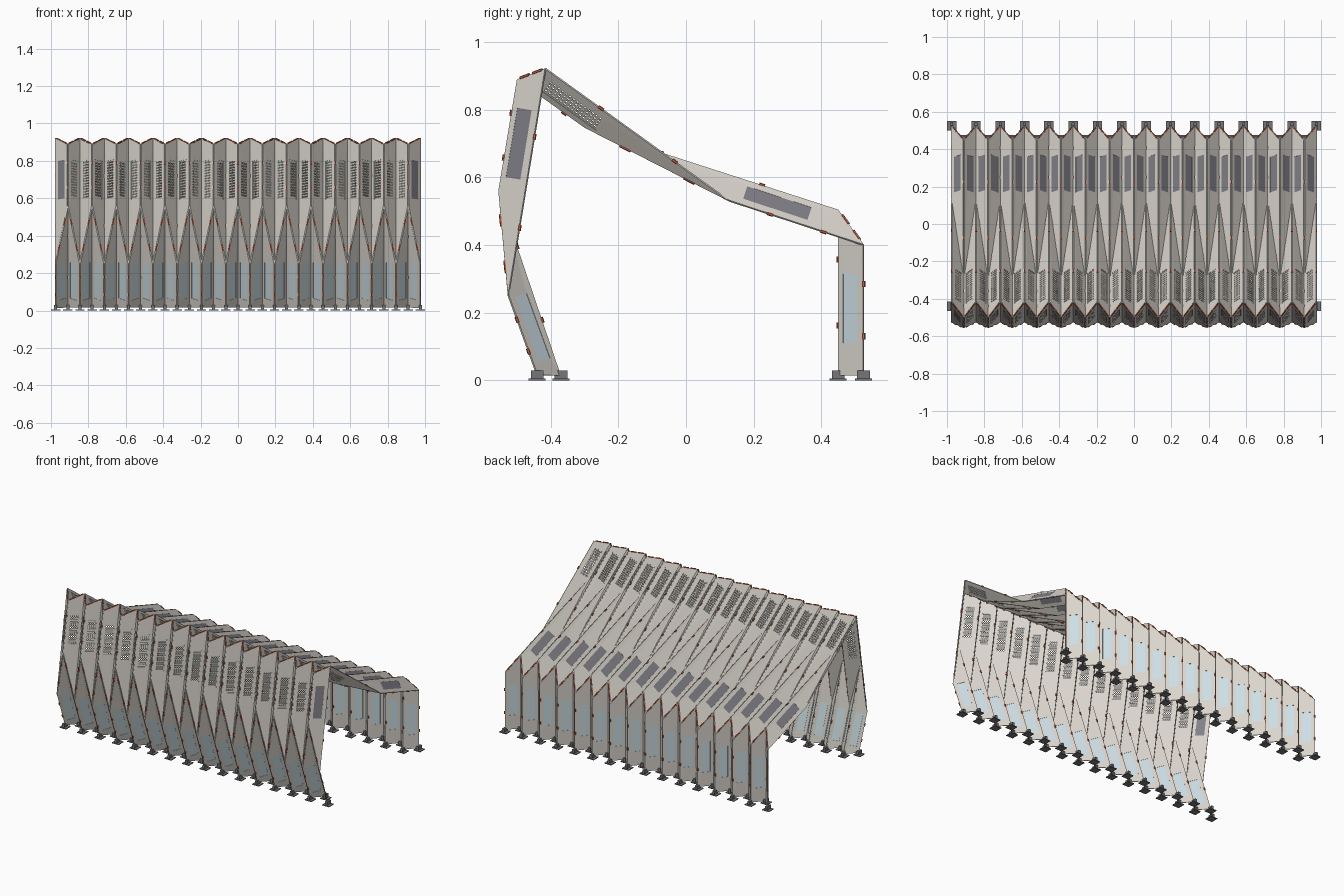
import bpy, bmesh
from mathutils import Vector, Matrix

cube = bpy.data.objects.get("Cube")
if cube:
    bpy.data.objects.remove(cube, do_unlink=True)


def material(name, rgb):
    m = bpy.data.materials.new(name)
    m.use_nodes = True
    m.diffuse_color = (*rgb, 1)
    bsdf = next(n for n in m.node_tree.nodes if n.type == 'BSDF_PRINCIPLED')
    bsdf.inputs["Base Color"].default_value = (*rgb, 1)
    bsdf.inputs["Roughness"].default_value = 0.7
    return m


BEIGE = material("warm grey panel", (0.70, 0.665, 0.61))
GLASS = material("pale blue glass", (0.60, 0.73, 0.78))
GREY = material("slate grey metal", (0.22, 0.215, 0.24))
FOOT = material("dark grey steel", (0.18, 0.18, 0.19))
RED = material("red hinge", (0.55, 0.12, 0.06))

STEP, COUNT, START = 0.065, 30, -0.975

# The two alternating fold lines as (y, z), from front foot to back foot
LINE_A = [(-0.44, 0.015), (-0.525, 0.25), (-0.415, 0.922),
          (0.13, 0.53), (0.525, 0.40), (0.525, 0.015)]
LINE_B = [(-0.37, 0.015), (-0.555, 0.56), (-0.50, 0.89),
          (-0.30, 0.747), (0.45, 0.505), (0.45, 0.015)]

# Per plate row: name, opening start and end along the plate, infill kind
ROWS = [("front_lower", 0.036, 0.240, "glass"),
        ("front_upper", 0.345, 0.553, "screen"),
        ("roof_front", 0.028, 0.228, "screen"),
        ("roof_back", 0.035, 0.235, "vent"),
        ("back_wall", 0.085, 0.290, "glass")]
SIDE_LO, SIDE_HI = 0.24, 0.78


def finish(bm, name, mat, thickness=0):
    bmesh.ops.remove_doubles(bm, verts=bm.verts, dist=0.00005)
    mesh = bpy.data.meshes.new(name)
    bm.to_mesh(mesh)
    bm.free()
    mesh.materials.append(mat)
    ob = bpy.data.objects.new(name, mesh)
    bpy.context.collection.objects.link(ob)
    if thickness:
        mod = ob.modifiers.new("thickness", 'SOLIDIFY')
        mod.thickness = thickness
        mod.offset = 0


def face(bm, points):
    return bm.faces.new([bm.verts.new(p) for p in points])


def box(bm, centre, size):
    bmesh.ops.create_cube(bm, size=1, matrix=Matrix.Translation(centre) @ Matrix.Diagonal((*size, 1)))


def perforated(bm, at, phase, long=28, wide=9):
    # sheet of small cells with every second one left open
    for i in range(long + 1):
        for j in range(wide):
            if 0 < i < long and (i + phase) % 2 and j % 2:
                continue
            face(bm, [at(a / (long + 1), b / wide) for a, b in
                      ((i, j), (i, j + 1), (i + 1, j + 1), (i + 1, j))])


def point(line, k, x):
    return Vector((x, *line[k]))


# Folded plates with openings and their infill
for k, (name, s0, s1, kind) in enumerate(ROWS):
    plates = bmesh.new()
    infill = {"glass": bmesh.new(), "screen": bmesh.new(), "vent": bmesh.new()}
    for i in range(COUNT):
        xl, xr = START + i * STEP, START + (i + 1) * STEP
        xa, xb = (xl, xr) if i % 2 == 0 else (xr, xl)
        a0, a1 = point(LINE_A, k, xa), point(LINE_A, k + 1, xa)
        b0, b1 = point(LINE_B, k, xb), point(LINE_B, k + 1, xb)
        along = (a1 - a0).normalized()
        across = b0 - a0
        across -= along * across.dot(along)

        def at(s, u):
            return a0 + along * (s0 + (s1 - s0) * s) + across * (SIDE_LO + (SIDE_HI - SIDE_LO) * u)

        outer = [a0, b0, b1, a1]
        inner = [at(0, 0), at(0, 1), at(1, 1), at(1, 0)]
        for n in range(4):
            m = (n + 1) % 4
            face(plates, [outer[n], outer[m], inner[m], inner[n]])

        # the two end plates of the front wall are closed
        closed_end = name == "front_upper" and i in (0, COUNT - 1)
        fill = "vent" if closed_end else kind
        if fill == "screen":
            perforated(infill[fill], at, i % 2 if name == "front_upper" else 0)
        else:
            face(infill[fill], inner)
    finish(plates, name + "_plates", BEIGE, 0.006)
    for fill, mat, thick in (("glass", GLASS, 0.003), ("screen", BEIGE, 0.003), ("vent", GREY, 0.005)):
        if infill[fill].faces:
            finish(infill[fill], f"{name}_{fill}", mat, thick)
        else:
            infill[fill].free()

# Red hinges on the folds, and feet
hinges, feet = bmesh.new(), bmesh.new()


def hinge(p, q, centre, length):
    d = q - p
    mat = Matrix.Translation(p.lerp(q, centre)) @ d.to_track_quat('Z', 'Y').to_matrix().to_4x4()
    bmesh.ops.create_cone(hinges, cap_ends=True, segments=6, radius1=0.005, radius2=0.005,
                          depth=length, matrix=mat)


for i in range(COUNT + 1):
    x = START + i * STEP
    line, other = (LINE_B, LINE_A) if i % 2 else (LINE_A, LINE_B)
    for k in range(5):
        p, q = point(line, k, x), point(line, k + 1, x)
        for c in (0.3, 0.7):
            hinge(p, q, c, 0.018)
    if i < COUNT:
        for k in range(1, 5):
            p, q = point(line, k, x), point(other, k, x + STEP)
            for c in (0.28, 0.72):
                hinge(p, q, c, 0.036)
    for y, z in (line[0], line[-1]):
        box(feet, (x, y, 0.0025), (0.05, 0.05, 0.005))
        box(feet, (x, y, 0.016), (0.016, 0.038, 0.026))

finish(hinges, "fold_hinges", RED)
finish(feet, "feet", FOOT)
